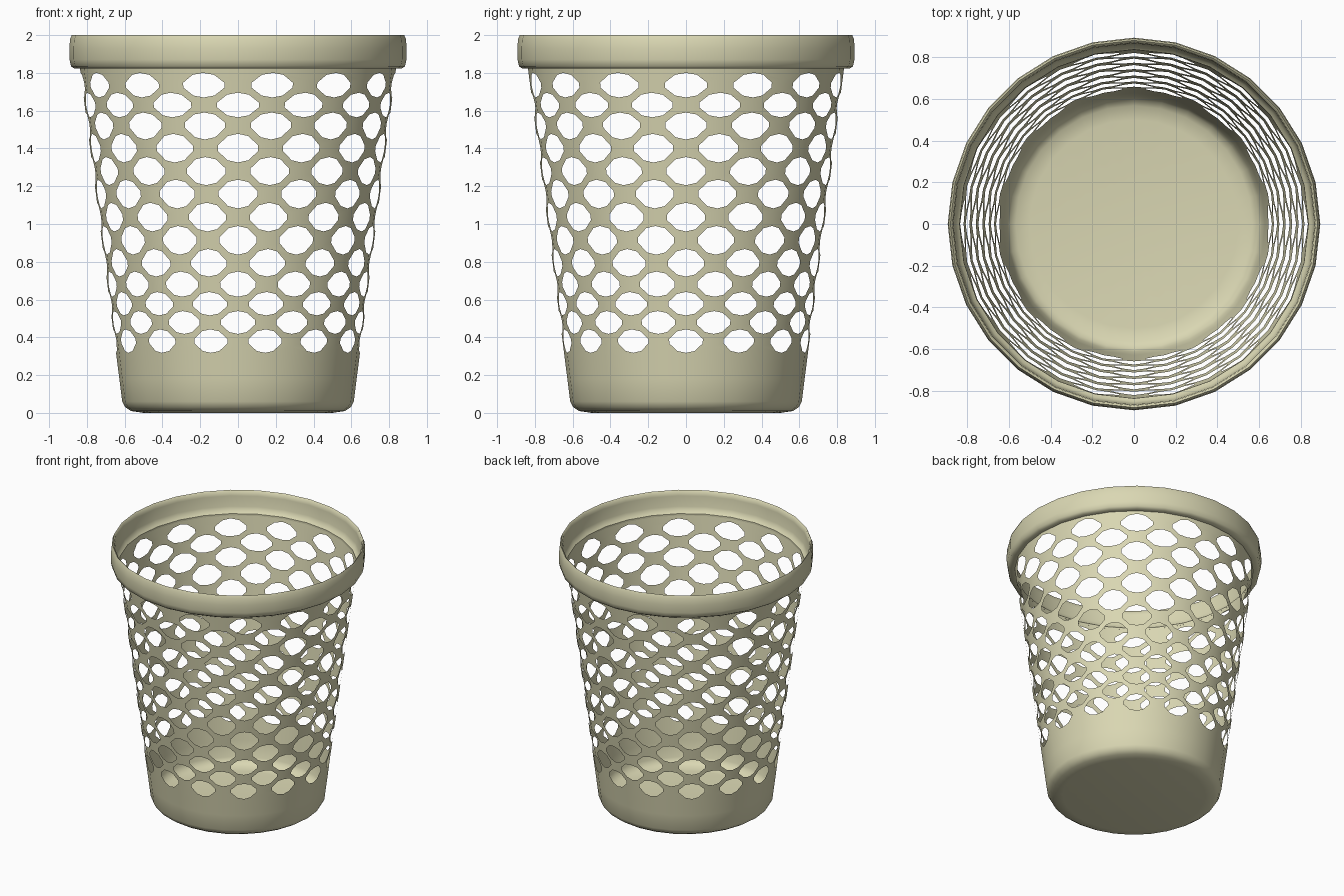
import bpy, bmesh, math

if "Cube" in bpy.data.objects:
    bpy.data.objects.remove(bpy.data.objects["Cube"])

N = 14                       # holes per row
H = math.pi / N              # half a hole step; also one facet of the 28-sided wall
FRONT = -math.pi / 2
ROWS = [.38, .48, .575, .68, .79, .915, 1.035, 1.16, 1.28, 1.40, 1.525, 1.63, 1.735]
S, T = .28, .72              # hexagonal cell corners, in row units
M = (S + T) / 2


def row_z(v):
    z = [.28] + ROWS + [1.84]
    v = min(max(v + 1, 0), len(z) - 1.001)
    i = int(v)
    return z[i] + (z[i + 1] - z[i]) * (v - i)


def wall_r(z):
    return .613 + (z - .06) * (.836 - .613) / 1.76


def point(u, z, r=None):
    """Point on the 28-sided tapered shell, u in facets from the front."""
    r = wall_r(z) if r is None else r
    off = (u - math.floor(u) - .5) * H
    r *= math.cos(H / 2) / math.cos(off)
    a = FRONT + u * H
    return (r * math.cos(a), r * math.sin(a), z)


def face(bm, pts):
    bm.faces.new([bm.verts.new(p) for p in pts])


def revolve(bm, profile, step):
    """Quads around the axis; the profile runs upwards on the outside."""
    count = round(2 * N / step)
    for (r0, z0), (r1, z1) in zip(profile, profile[1:]):
        for k in range(count):
            a, b = k * step, (k + 1) * step
            pts = [point(a, z0, r0), point(b, z0, r0), point(b, z1, r1), point(a, z1, r1)]
            if r0 == 0:
                pts = [pts[0]] + pts[2:]
            face(bm, pts)


def finish(bm, name, mat):
    bmesh.ops.remove_doubles(bm, verts=bm.verts, dist=.0005)
    me = bpy.data.meshes.new(name)
    bm.to_mesh(me)
    bm.free()
    ob = bpy.data.objects.new(name, me)
    bpy.context.collection.objects.link(ob)
    me.materials.append(mat)
    bpy.ops.object.select_all(action='DESELECT')
    ob.select_set(True)
    bpy.context.view_layer.objects.active = ob
    bpy.ops.object.shade_smooth_by_angle(angle=math.radians(45))
    return ob


mat = bpy.data.materials.new("khaki_plastic")
mat.diffuse_color = (.70, .68, .45, 1)
mat.use_nodes = True
mat.node_tree.nodes["Principled BSDF"].inputs["Base Color"].default_value = mat.diffuse_color

# Perforated wall: each hexagonal cell is a ring of quads around one hole
cell = [(1, -S), (1, S), (.5, M), (0, T), (-.5, M),
        (-1, S), (-1, -S), (-.5, -M), (0, -T), (.5, -M)]
A, B = .61, .62
hole = [(A, -.2 * B), (A, .2 * B), (.52 * A, .84 * B), (0, B), (-.52 * A, .84 * B),
        (-A, .2 * B), (-A, -.2 * B), (-.52 * A, -.84 * B), (0, -B), (.52 * A, -.84 * B)]
bm = bmesh.new()
last = len(ROWS) - 1
TOP, LOW = 1.835, .29
for row in range(len(ROWS)):
    for k in range(N):
        c = 2 * k + (1 if row % 2 == 0 else 0)

        def at(p):
            return point(c + p[0], row_z(row + p[1]))
        for i in range(10):
            j = (i + 1) % 10
            face(bm, [at(cell[i]), at(cell[j]), at(hole[j]), at(hole[i])])
        # Solid bands that close the zigzag edges
        if row == last:
            for i in range(1, 5):
                p, q = cell[i], cell[i + 1]
                face(bm, [at(q), at(p), point(c + p[0], TOP), point(c + q[0], TOP)])
        if row == 0:
            for i in range(6, 10):
                p, q = cell[i], cell[(i + 1) % 10]
                face(bm, [point(c + p[0], LOW), point(c + q[0], LOW), at(q), at(p)])

# Floor, rounded bottom edge and solid lower wall
revolve(bm, [(0, .004), (.50, 0), (.567, .01), (.597, .03), (.613, .06),
             (wall_r(.18), .18), (wall_r(LOW), LOW)], .5)
finish(bm, "basket_body", mat)

# Rolled rim with an inner ledge
bm = bmesh.new()
revolve(bm, [(.836, 1.822), (.865, 1.822), (.884, 1.835), (.892, 1.87), (.893, 1.93),
             (.889, 1.98), (.880, 2.0), (.870, 1.992), (.866, 1.96), (.862, 1.88),
             (.852, 1.85), (.836, 1.836), (.836, 1.822)], 1)
finish(bm, "rim", mat)
